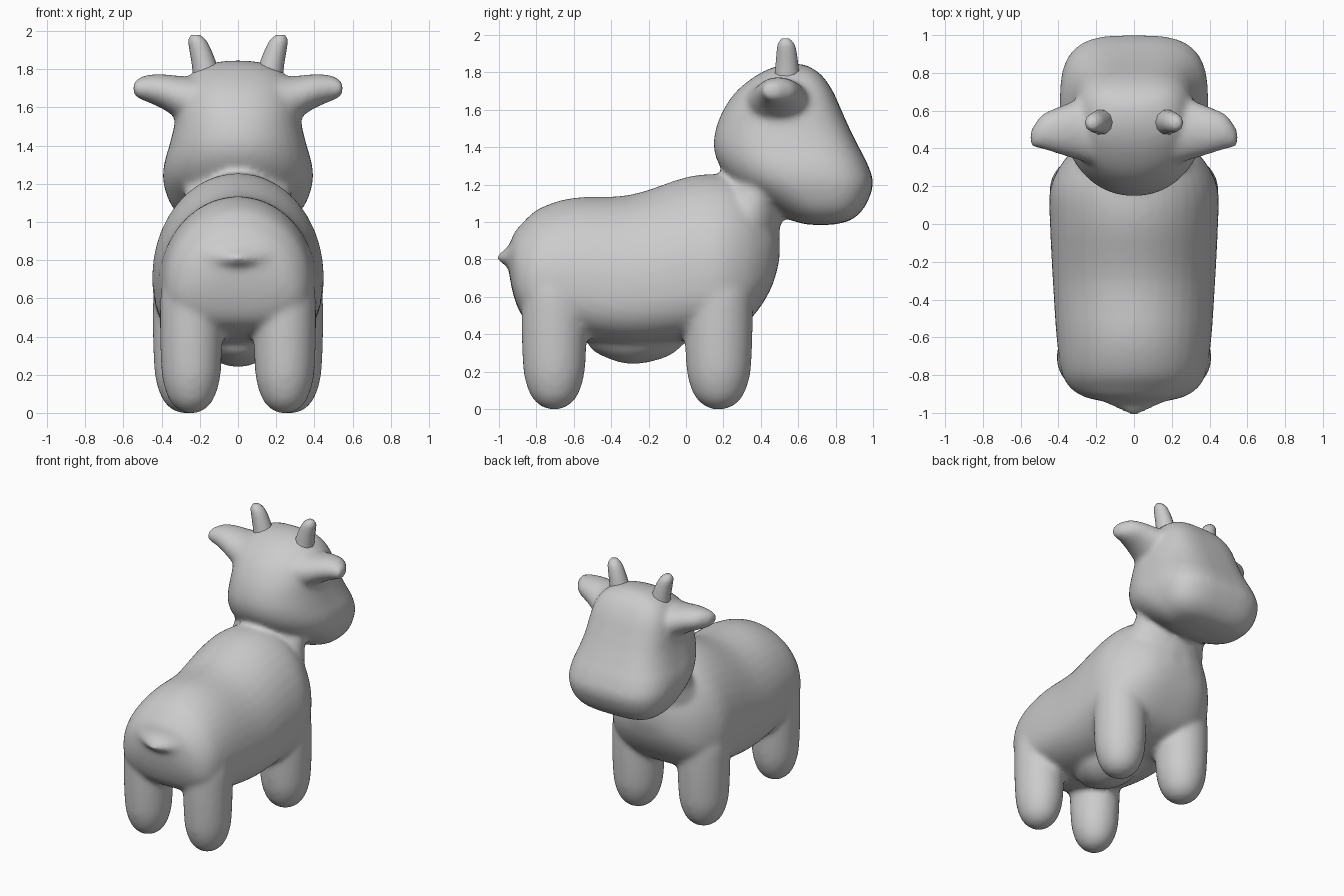
import bpy, bmesh, math
from mathutils import Vector

if "Cube" in bpy.data.objects:
    bpy.data.objects.remove(bpy.data.objects["Cube"])


def smooth_rows(rows, steps=4):
    """Catmull-Rom interpolation of section parameters."""
    out = []
    for i in range(len(rows) - 1):
        a, b = rows[max(i - 1, 0)], rows[i]
        c, d = rows[i + 1], rows[min(i + 2, len(rows) - 1)]
        for s in range(steps):
            t = s / steps
            out.append([0.5 * (2 * q + (r - p) * t + (2 * p - 5 * q + 4 * r - u) * t * t
                        + (3 * q - p - 3 * r + u) * t ** 3)
                        for p, q, r, u in zip(a, b, c, d)])
    out.append(list(rows[-1]))
    return out


def loft(name, rows, ring_point, sides=40, steps=4, mirror=False):
    """Skin interpolated rings; ring_point(row, cos, sin) gives a position."""
    bm = bmesh.new()
    for sx in ((1, -1) if mirror else (1,)):
        rings = []
        for row in smooth_rows(rows, steps):
            ring = []
            for k in range(sides):
                a = 2 * math.pi * k / sides
                p = Vector(ring_point(row, math.cos(a), math.sin(a)))
                p.x *= sx
                ring.append(bm.verts.new(p))
            rings.append(ring)
        for r0, r1 in zip(rings, rings[1:]):
            for k in range(sides):
                n = (k + 1) % sides
                bm.faces.new((r0[k], r0[n], r1[n], r1[k]))
        bm.faces.new(rings[0])
        bm.faces.new(rings[-1])
    bmesh.ops.recalc_face_normals(bm, faces=bm.faces)
    me = bpy.data.meshes.new(name)
    bm.to_mesh(me)
    bm.free()
    ob = bpy.data.objects.new(name, me)
    bpy.context.collection.objects.link(ob)
    for f in me.polygons:
        f.use_smooth = True
    return ob


def power(v, e):
    return math.copysign(abs(v) ** e, v)


# Section shapes
def across_y(r, c, s):      # y, bottom, top, half width
    return (r[3] * c, r[0], (r[1] + r[2]) / 2 + (r[2] - r[1]) / 2 * s)


def pear_y(r, c, s):        # as above, but widest low down and square underneath
    h = r[2] - r[1]
    mid = r[1] + .38 * h
    if s >= 0:
        return (r[3] * c, r[0], mid + .62 * h * s)
    return (r[3] * power(c, .72), r[0], mid + .38 * h * power(s, .72))


def across_z(r, c, s):      # z, x centre, y centre, half x, half y
    return (r[1] + r[3] * c, r[2] + r[4] * s, r[0])


def across_x(r, c, s):      # x, y centre, z centre, half y, half z
    return (r[0], r[1] + r[3] * c, r[2] + r[4] * s)


def head_ring(r, c, s):     # z, back y, front y, half width; squarer in front
    e = 0.62 if s > 0 else 0.95
    return (r[3] * power(c, e), (r[1] + r[2]) / 2 + (r[2] - r[1]) / 2 * power(s, e), r[0])


# Torso
torso = loft("torso", [
    (-.945, .72, .87, .12), (-.92, .60, .94, .25), (-.87, .49, 1.0, .335),
    (-.78, .43, 1.075, .385), (-.6, .38, 1.13, .41), (-.3, .34, 1.145, .43),
    (0, .36, 1.24, .445), (.18, .39, 1.255, .445), (.31, .45, 1.22, .39),
    (.40, .55, 1.14, .31), (.465, .67, 1.05, .21), (.50, .80, .97, .08)], pear_y)

# Belly bulge
belly = loft("belly", [
    (-.53, .36, .5, .04), (-.48, .30, .6, .15), (-.3, .24, .7, .23),
    (-.1, .28, .6, .18), (0, .36, .5, .05)], across_y)

# Neck
neck = loft("neck", [
    (.8, 0, .22, .34, .24), (1.0, 0, .29, .31, .22),
    (1.12, 0, .36, .28, .19), (1.3, 0, .5, .28, .22)], across_z)

# Head
head = loft("head", [
    (.985, .66, .78, .12), (1.01, .56, .88, .26), (1.08, .44, .955, .345),
    (1.2, .26, 1.0, .39), (1.3, .18, .975, .388), (1.4, .148, .925, .36),
    (1.5, .16, .875, .335), (1.6, .20, .83, .32), (1.7, .27, .785, .295),
    (1.78, .37, .73, .24), (1.825, .46, .67, .16), (1.845, .54, .62, .06)], head_ring)


# Legs
def leg(name, x, y, w, d):
    taper = [(0, .2), (.015, .42), (.06, .70), (.14, .90), (.25, 1), (.5, 1.04), (.66, .97), (.85, .5)]
    return loft(name, [(z, x, y, w * t, d * t) for z, t in taper], across_z, mirror=True)


front_legs = leg("front_legs", .27, .175, .17, .175)
hind_legs = leg("hind_legs", .245, -.705, .158, .168)

# Ears: broad leaves
ears = loft("ears", [
    (.2, .50, 1.64, .19, .12), (.3, .50, 1.65, .16, .115), (.4, .495, 1.685, .125, .09),
    (.48, .49, 1.70, .095, .07), (.53, .465, 1.70, .06, .05), (.55, .45, 1.70, .03, .025)],
    across_x, mirror=True)

# Tail stub
tail = loft("tail", [
    (-.86, .70, .95, .28), (-.92, .73, .91, .21), (-.96, .765, .86, .12),
    (-1.0, .79, .83, .045), (-1.012, .80, .82, .015)], across_y)

# Fuse the fleshy parts into one soft skin
parts = [torso, belly, neck, head, front_legs, hind_legs, ears, tail]
for ob in parts:
    ob.select_set(True)
bpy.context.view_layer.objects.active = torso
bpy.ops.object.join()
body = bpy.context.view_layer.objects.active
body.name = "cow_body"
rem = body.modifiers.new("fuse", 'REMESH')
rem.mode = 'VOXEL'
rem.voxel_size = .018
rem.use_smooth_shade = True
sm = body.modifiers.new("soften", 'SMOOTH')
sm.factor = .5
sm.iterations = 10

# Horns
horns = loft("horns", [
    (1.74, .16, .54, .075, .075), (1.82, .175, .54, .066, .066), (1.91, .20, .538, .056, .056),
    (1.955, .215, .535, .045, .045), (1.98, .222, .532, .022, .022)],
    across_z, sides=10, steps=2, mirror=True)
